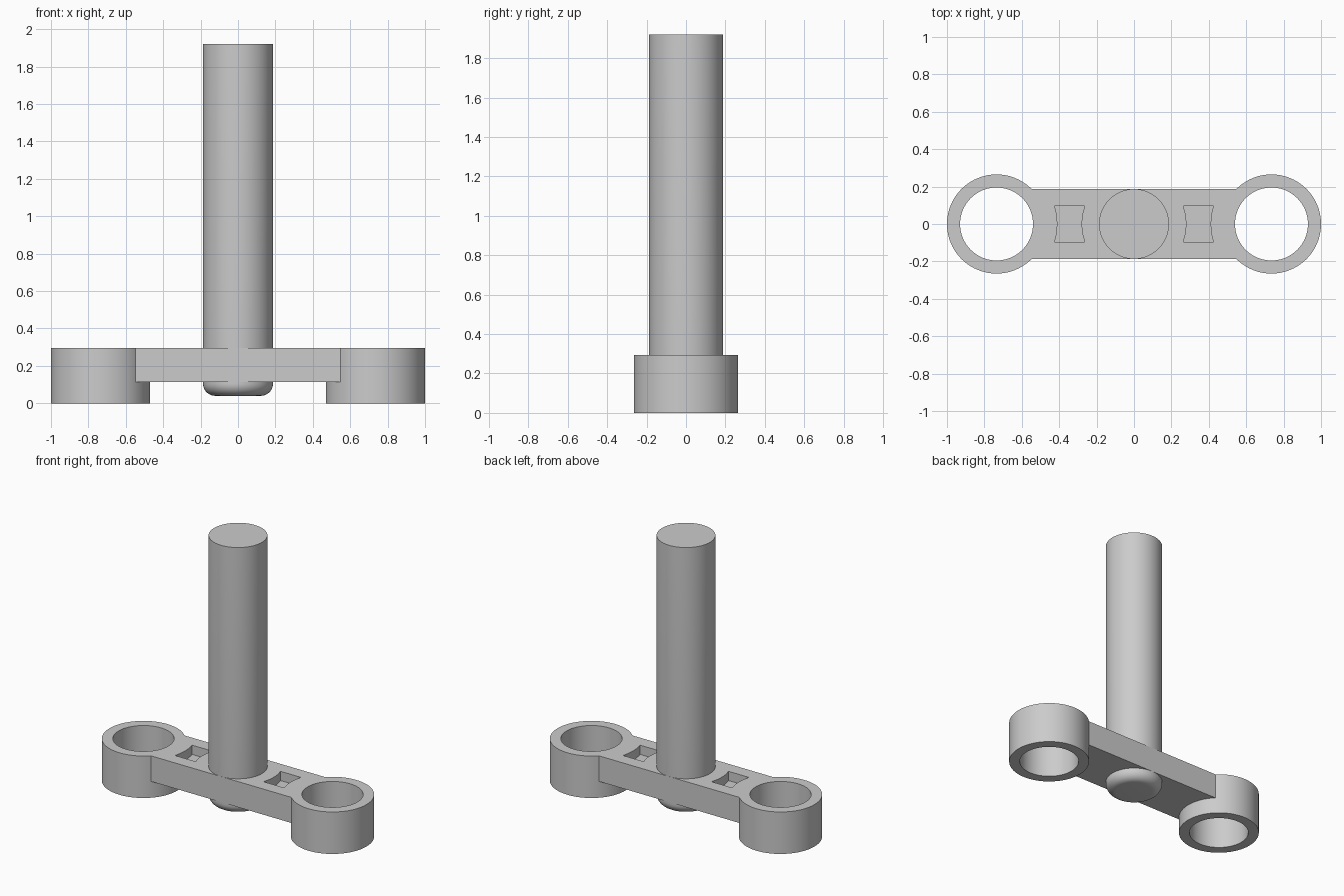
import bpy, bmesh
from math import sin, cos, pi, asin

cube = bpy.data.objects.get("Cube")
if cube:
    bpy.data.objects.remove(cube, do_unlink=True)

grey = bpy.data.materials.new("plain grey")
grey.use_nodes = True
colour = (0.6, 0.6, 0.6, 1)
grey.diffuse_color = colour
grey.node_tree.nodes["Principled BSDF"].inputs["Base Color"].default_value = colour

SEGMENTS = 96
PIN_R, PIN_TOP, PIN_BOTTOM, ROUND = 0.187, 1.92, 0.04, 0.065
RING_X, RING_R, HOLE_R = 0.735, 0.265, 0.195
BAR_BOTTOM, TOP = 0.115, 0.295
POCKET_DEPTH, POCKET_HALF = 0.065, 0.095


def add_object(name, bm):
    bmesh.ops.recalc_face_normals(bm, faces=bm.faces)
    mesh = bpy.data.meshes.new(name)
    bm.to_mesh(mesh)
    bm.free()
    mesh.materials.append(grey)
    obj = bpy.data.objects.new(name, mesh)
    bpy.context.collection.objects.link(obj)
    return obj


def smooth(obj):
    bpy.ops.object.select_all(action="DESELECT")
    obj.select_set(True)
    bpy.context.view_layer.objects.active = obj
    bpy.ops.object.shade_smooth_by_angle(angle=pi / 6)


def lathe(name, profile, x=0, closed=False):
    """Turn a (radius, z) profile about the vertical axis, capping open ends."""
    bm = bmesh.new()
    rings = [[bm.verts.new((x + r * cos(2 * pi * i / SEGMENTS),
                            r * sin(2 * pi * i / SEGMENTS), z))
              for i in range(SEGMENTS)] for r, z in profile]
    pairs = list(zip(rings, rings[1:]))
    if closed:
        pairs.append((rings[-1], rings[0]))
    else:
        bm.faces.new(rings[0])
        bm.faces.new(rings[-1])
    for a, b in pairs:
        for i in range(SEGMENTS):
            j = (i + 1) % SEGMENTS
            bm.faces.new((a[i], a[j], b[j], b[i]))
    obj = add_object(name, bm)
    smooth(obj)
    return obj


def prism(name, outline, low, high):
    bm = bmesh.new()
    face = bm.faces.new([bm.verts.new((x, y, low)) for x, y in outline])
    up = bmesh.ops.extrude_face_region(bm, geom=[face])["geom"]
    verts = [v for v in up if isinstance(v, bmesh.types.BMVert)]
    bmesh.ops.translate(bm, verts=verts, vec=(0, 0, high - low))
    return add_object(name, bm)


def arc(centre, radius, half, side, steps=20):
    """Arc from y = -half to y = +half on one side of a circle."""
    limit = asin(half / radius)
    angles = [limit * (2 * i / steps - 1) for i in range(steps + 1)]
    return [(centre + side * radius * cos(a), radius * sin(a)) for a in angles]


# Centre pin with a rounded lower end
foot = [(PIN_R - ROUND + ROUND * sin(a), PIN_BOTTOM + ROUND - ROUND * cos(a))
        for a in (pi / 2 * i / 10 for i in range(11))]
lathe("centre_pin", foot + [(PIN_R, PIN_TOP)])

# End rings
for side, label in ((1, "left"), (-1, "right")):
    lathe(label + "_ring", [(RING_R, 0), (RING_R, TOP), (HOLE_R, TOP), (HOLE_R, 0)],
          side * RING_X, closed=True)

# Cross bar whose ends follow the rings
end_r = RING_R - 0.001
bar = prism("cross_bar",
            arc(RING_X, end_r, PIN_R, -1) + arc(-RING_X, end_r, PIN_R, 1)[::-1],
            BAR_BOTTOM, TOP)

# Blind pockets in the top of the bar, with sides concentric to pin and rings
for side, label in ((1, "left"), (-1, "right")):
    outline = (arc(0, 0.28, POCKET_HALF, side)
               + arc(side * RING_X, 0.325, POCKET_HALF, -side)[::-1])
    cutter = prism(label + "_pocket_cutter", outline, TOP - POCKET_DEPTH, TOP + 0.1)
    cutter.hide_render = True
    cut = bar.modifiers.new(label + "_pocket", "BOOLEAN")
    cut.operation = "DIFFERENCE"
    cut.solver = "EXACT"
    cut.object = cutter
    bpy.ops.object.select_all(action="DESELECT")
    bpy.context.view_layer.objects.active = bar
    bar.select_set(True)
    bpy.ops.object.modifier_apply(modifier=cut.name)
    bpy.data.objects.remove(cutter, do_unlink=True)
smooth(bar)
